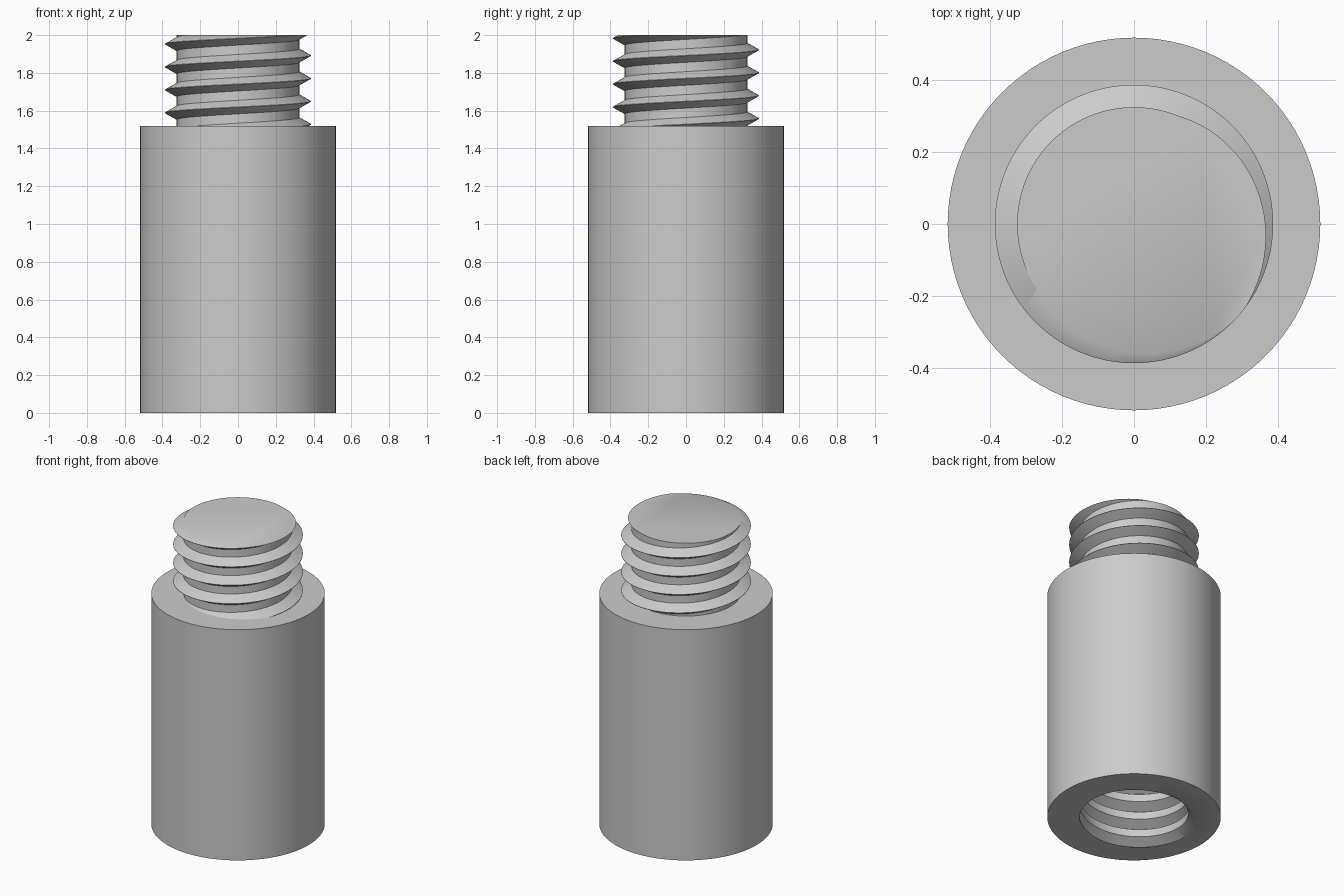
import bpy, bmesh
from math import floor, ceil, cos, sin, tau, radians

cube = bpy.data.objects.get("Cube")
if cube:
    bpy.data.objects.remove(cube, do_unlink=True)

BODY_R, BODY_H, TOTAL_H = 0.518, 1.52, 2.0
ROOT_R, CREST_R, PITCH = 0.325, 0.387, 0.1213
HOLE_DEPTH = 0.6
HALF_TOOTH, HALF_CREST = 0.036, 0.001
SIDES = 96

steel = bpy.data.materials.new("grey steel")
steel.use_nodes = True
steel.diffuse_color = (0.6, 0.6, 0.6, 1)
steel.node_tree.nodes["Principled BSDF"].inputs["Base Color"].default_value = (0.6, 0.6, 0.6, 1)


def boundary(bm):
    return [e for e in bm.edges if e.is_boundary]


def add_thread(bm, crest_z, low, high):
    """Right-handed helical wall trimmed between two heights; crest_z is a crest height at +x."""
    profile = [(-HALF_TOOTH, ROOT_R), (-HALF_CREST, CREST_R), (HALF_CREST, CREST_R),
               (HALF_TOOTH, ROOT_R), (PITCH - HALF_TOOTH, ROOT_R)]
    first = floor((low - crest_z) / PITCH) - 2
    turns = ceil((high - low) / PITCH) + 4
    previous = None
    for i in range(turns * SIDES + 1):
        a = tau * (i % SIDES) / SIDES
        base = crest_z + PITCH * (first + i / SIDES)
        row = [bm.verts.new((r * cos(a), r * sin(a), base + dz)) for dz, r in profile]
        if previous:
            for j in range(len(row) - 1):
                bm.faces.new((previous[j], row[j], row[j + 1], previous[j + 1]))
        previous = row
    bmesh.ops.remove_doubles(bm, verts=bm.verts[:], dist=1e-5)
    for z, side in ((low, -1), (high, 1)):
        bmesh.ops.bisect_plane(bm, geom=bm.verts[:] + bm.edges[:] + bm.faces[:], dist=1e-6,
                               plane_co=(0, 0, z), plane_no=(0, 0, side), clear_outer=True)


def cap(bm, z):
    """Close the open loop at one height."""
    loop = [e for e in boundary(bm) if all(abs(v.co.z - z) < 1e-4 for v in e.verts)]
    bmesh.ops.edgeloop_fill(bm, edges=loop)


def finish(bm, name):
    bmesh.ops.recalc_face_normals(bm, faces=bm.faces[:])
    mesh = bpy.data.meshes.new(name)
    bm.to_mesh(mesh)
    bm.free()
    mesh.materials.append(steel)
    obj = bpy.data.objects.new(name, mesh)
    bpy.context.collection.objects.link(obj)
    bpy.ops.object.select_all(action="DESELECT")
    obj.select_set(True)
    bpy.context.view_layer.objects.active = obj
    bpy.ops.object.shade_smooth_by_angle(angle=radians(30))


# Cylindrical body with a threaded blind hole in its underside
bm = bmesh.new()
add_thread(bm, -PITCH / 2, 0, HOLE_DEPTH)
cap(bm, HOLE_DEPTH)
circle = bmesh.ops.create_circle(bm, segments=SIDES, radius=BODY_R)["verts"]
rim = list({e for v in circle for e in v.link_edges})
bmesh.ops.triangle_fill(bm, edges=boundary(bm) + rim, use_beauty=True, normal=(0, 0, -1))
wall = bmesh.ops.extrude_edge_only(bm, edges=rim)["geom"]
for v in wall:
    if isinstance(v, bmesh.types.BMVert):
        v.co.z = BODY_H
cap(bm, BODY_H)
finish(bm, "body")

# Threaded stud on top, cut off flat
bm = bmesh.new()
add_thread(bm, 1.528, BODY_H - 0.02, TOTAL_H)
cap(bm, BODY_H - 0.02)
cap(bm, TOTAL_H)
finish(bm, "threaded_stud")
